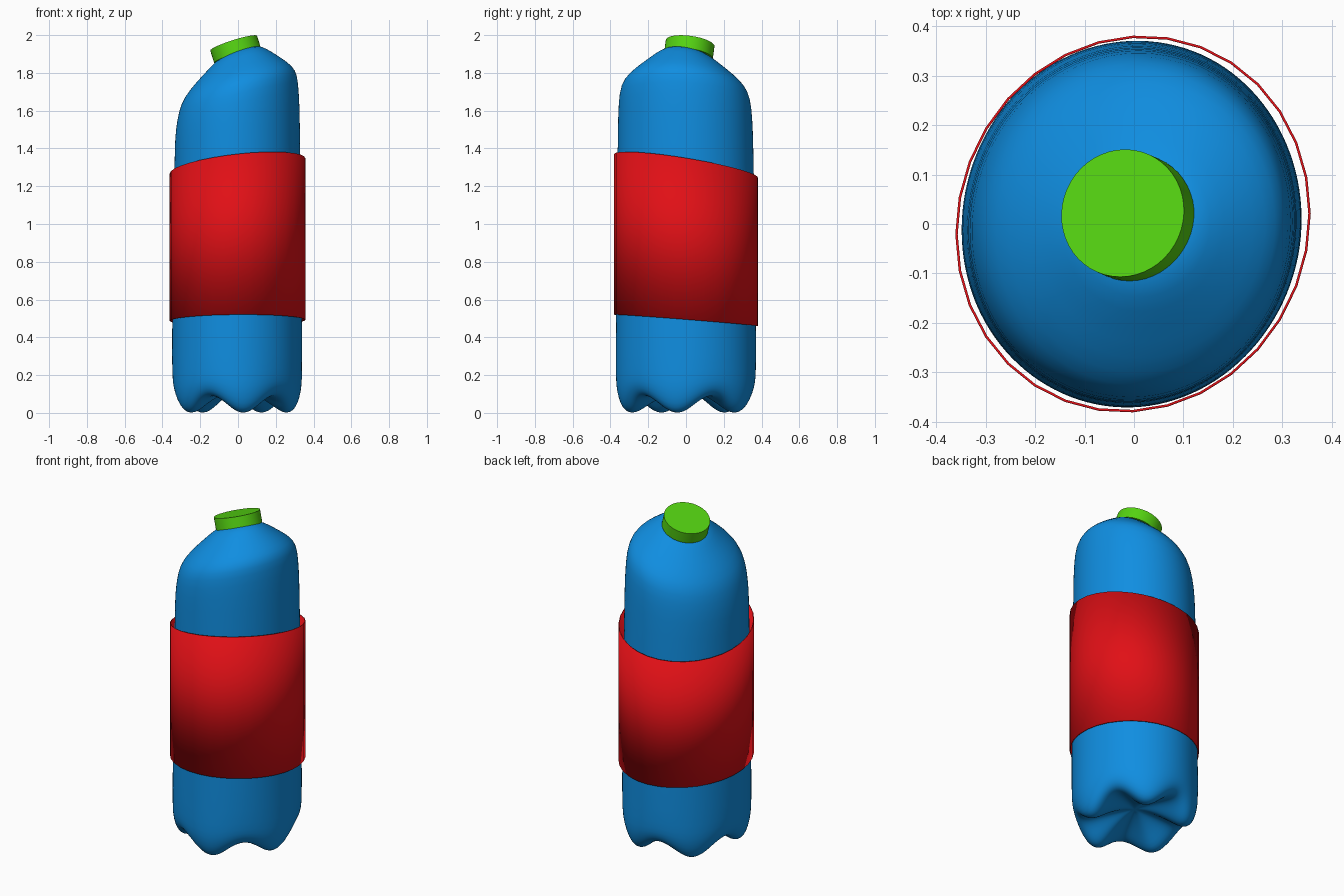
import bpy, bmesh, math
from mathutils import Vector

if "Cube" in bpy.data.objects:
    bpy.data.objects.remove(bpy.data.objects["Cube"])

SEG = 60


def make_object(name, bm, color):
    bmesh.ops.recalc_face_normals(bm, faces=bm.faces)
    mesh = bpy.data.meshes.new(name)
    bm.to_mesh(mesh)
    bm.free()
    obj = bpy.data.objects.new(name, mesh)
    bpy.context.collection.objects.link(obj)
    mat = bpy.data.materials.new(name + "_material")
    mat.diffuse_color = (*color, 1)
    mat.use_nodes = True
    mat.node_tree.nodes["Principled BSDF"].inputs["Base Color"].default_value = mat.diffuse_color
    mesh.materials.append(mat)
    return obj


def smooth(obj, degrees):
    bpy.ops.object.select_all(action='DESELECT')
    obj.select_set(True)
    bpy.context.view_layer.objects.active = obj
    bpy.ops.object.shade_smooth_by_angle(angle=math.radians(degrees))


def loft(bm, rings):
    loops = [[bm.verts.new(p) for p in ring] for ring in rings]
    for a, b in zip(loops, loops[1:]):
        for i in range(len(a)):
            j = (i + 1) % len(a)
            bm.faces.new((a[i], a[j], b[j], b[i]))
    return loops


def fan(bm, loop, tip):
    v = bm.verts.new(tip)
    for i in range(len(loop)):
        bm.faces.new((loop[i], loop[(i + 1) % len(loop)], v))


angles = [2 * math.pi * i / SEG for i in range(SEG)]

# Base: foot and valley profiles (radius fraction, z), innermost first
foot = [(.15, .115), (.35, .085), (.55, .04), (.68, .006), (.78, -.004),
        (.87, .008), (.94, .045), (.985, .11), (1, .17)]
valley = [(.15, .12), (.35, .112), (.55, .10), (.68, .092), (.78, .09),
          (.86, .095), (.93, .115), (.975, .15), (.99, .19)]
rings = []
for (fr, fz), (vr, vz) in zip(foot, valley):
    ring = []
    for t in angles:
        w = .5 + .5 * math.cos(5 * (t - math.radians(277)))
        r, z = vr + (fr - vr) * w, vz + (fz - vz) * w
        ring.append((r * .345 * math.cos(t) - .005, r * .372 * math.sin(t + .03), z))
    rings.append(ring)

# Walls and leaning shoulder: left x, left z, right x, right z, front, back
sections = [
    (-.350, .27, .340, .27, .372, .372),
    (-.348, .60, .338, .60, .370, .370),
    (-.340, 1.0, .333, 1.0, .366, .364),
    (-.336, 1.4, .329, 1.46, .362, .357),
    (-.330, 1.5, .326, 1.64, .360, .352),
    (-.313, 1.6, .318, 1.76, .353, .342),
    (-.285, 1.67, .305, 1.815, .332, .313),
    (-.222, 1.748, .268, 1.852, .272, .255),
    (-.170, 1.802, .215, 1.888, .208, .200),
    (-.120, 1.857, .150, 1.928, .145, .140),
    (-.080, 1.875, .110, 1.942, .095, .100),
]
for xl, zl, xr, zr, f, b in sections:
    tilt = .02 if zl > 1.45 else 0
    ring = []
    for t in angles:
        c, s = math.cos(t), math.sin(t + .03)
        ring.append(((xl + xr) / 2 + (xr - xl) / 2 * c,
                     (b - f) / 2 + (b + f) / 2 * s,
                     (zl + zr) / 2 + (zr - zl) / 2 * c - tilt * s))
    rings.append(ring)

bm = bmesh.new()
loops = loft(bm, rings)
fan(bm, loops[0], (-.005, 0, .122))
fan(bm, loops[-1], (.01, .01, 1.918))
body = make_object("bottle_body", bm, (.005, .27, .75))
sub = body.modifiers.new("Subdivision", 'SUBSURF')
sub.levels = sub.render_levels = 1
smooth(body, 60)

# Wraparound label: thin sleeve with slanted edges
bm = bmesh.new()
lower, upper = [], []
for i in range(32):
    t = 2 * math.pi * i / 32
    x, y = .357 * math.cos(t) - .002, .379 * math.sin(t + .055)
    lower.append((x, y, .49 + .012 * x - .08 * y))
    upper.append((x, y, 1.307 + .12 * x - .17 * y))
loft(bm, [lower, upper])
label = make_object("label_sleeve", bm, (.75, .005, .008))
solid = label.modifiers.new("Thickness", 'SOLIDIFY')
solid.thickness = .005
solid.offset = 0
smooth(label, 30)

# Tilted cap
axis = Vector((-.30, .13, .945)).normalized()
height = .07
bm = bmesh.new()
bmesh.ops.create_cone(bm, cap_ends=True, segments=48, radius1=.13,
                      radius2=.13, depth=height)
cap = make_object("cap", bm, (.09, .65, .006))
cap.rotation_mode = 'QUATERNION'
cap.rotation_quaternion = axis.to_track_quat('Z', 'Y')
cap.location = Vector((-.023, .022, 1.957)) - axis * height / 2
smooth(cap, 30)
